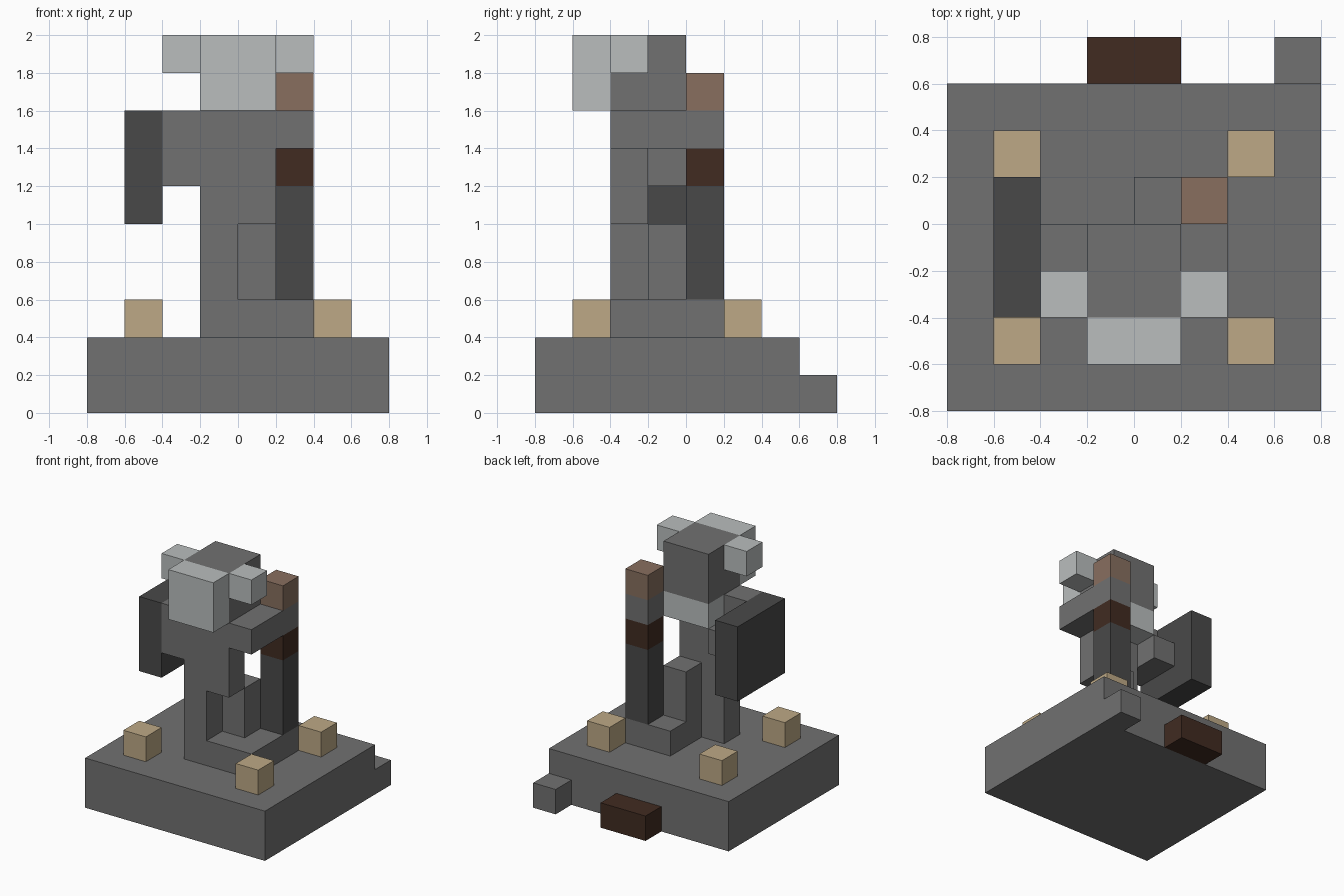
import bpy
import bmesh
from mathutils import Vector

cube = bpy.data.objects.get("Cube")
if cube:
    bpy.data.objects.remove(cube, do_unlink=True)

CELL = 0.2  # every part snaps to this block size


def material(name, hex_code):
    """Flat colour from an sRGB hex code, converted to linear."""
    channels = [int(hex_code[i:i + 2], 16) / 255 for i in (0, 2, 4)]
    linear = [c / 12.92 if c <= 0.04045 else ((c + 0.055) / 1.055) ** 2.4
              for c in channels]
    mat = bpy.data.materials.new(name)
    mat.use_nodes = True
    mat.diffuse_color = (*linear, 1)
    shader = mat.node_tree.nodes["Principled BSDF"]
    shader.inputs["Base Color"].default_value = (*linear, 1)
    shader.inputs["Roughness"].default_value = 0.9
    return mat


STONE = material("stone grey", "717171")
DARK = material("charcoal", "494949")
PALE = material("pale grey", "babebe")
TAN = material("tan", "bda986")
BROWN = material("light brown", "886f5f")
UMBER = material("dark brown", "412b21")


def box(name, mat, x, y, z):
    """Box spanning the given (min, max) block ranges on each axis."""
    low = Vector((x[0], y[0], z[0])) * CELL
    high = Vector((x[1], y[1], z[1])) * CELL
    bm = bmesh.new()
    bmesh.ops.create_cube(bm, size=1)
    bmesh.ops.scale(bm, vec=high - low, verts=bm.verts)
    mesh = bpy.data.meshes.new(name)
    bm.to_mesh(mesh)
    bm.free()
    mesh.materials.append(mat)
    obj = bpy.data.objects.new(name, mesh)
    obj.location = (low + high) / 2
    bpy.context.collection.objects.link(obj)
    return obj


# Pedestal with its rear details
box("pedestal", STONE, (-4, 4), (-4, 3), (0, 2))
box("rear_plaque", UMBER, (-1, 1), (3, 4), (0, 1))
box("rear_step", STONE, (3, 4), (3, 4), (0, 1))

# Four corner candles
for side, x in (("right", -3), ("left", 2)):
    for end, y in (("front", -3), ("back", 1)):
        box(f"{end}_{side}_candle", TAN, (x, x + 1), (y, y + 1), (2, 3))

# Footing and legs
box("footing", STONE, (0, 2), (-2, 1), (2, 3))
box("right_leg", STONE, (-1, 0), (-2, -1), (2, 5))
box("left_leg", STONE, (0, 1), (-1, 0), (3, 5))

# Torso and arms
box("torso", STONE, (-1, 1), (-2, -1), (5, 8))
box("right_arm", STONE, (-2, -1), (-2, -1), (6, 8))
box("right_elbow", STONE, (-2, -1), (-1, 0), (6, 7))
box("left_arm", STONE, (1, 2), (-2, 1), (7, 8))

# Shield on the right arm
box("shield", DARK, (-3, -2), (-2, 1), (5, 8))

# Sword held point down in the left hand
for name, mat, z in (("sword_blade", DARK, (3, 6)),
                     ("sword_guard", UMBER, (6, 7)),
                     ("sword_pommel", BROWN, (8, 9))):
    box(name, mat, (1, 2), (0, 1), z)

# Head with pale face, ears and nape
box("head", STONE, (-1, 1), (-2, 0), (8, 10))
box("face", PALE, (-1, 1), (-3, -2), (8, 10))
box("nape", PALE, (-1, 1), (-1, 0), (7, 8))
for side, x in (("right", -2), ("left", 1)):
    box(f"{side}_ear", PALE, (x, x + 1), (-2, -1), (9, 10))
